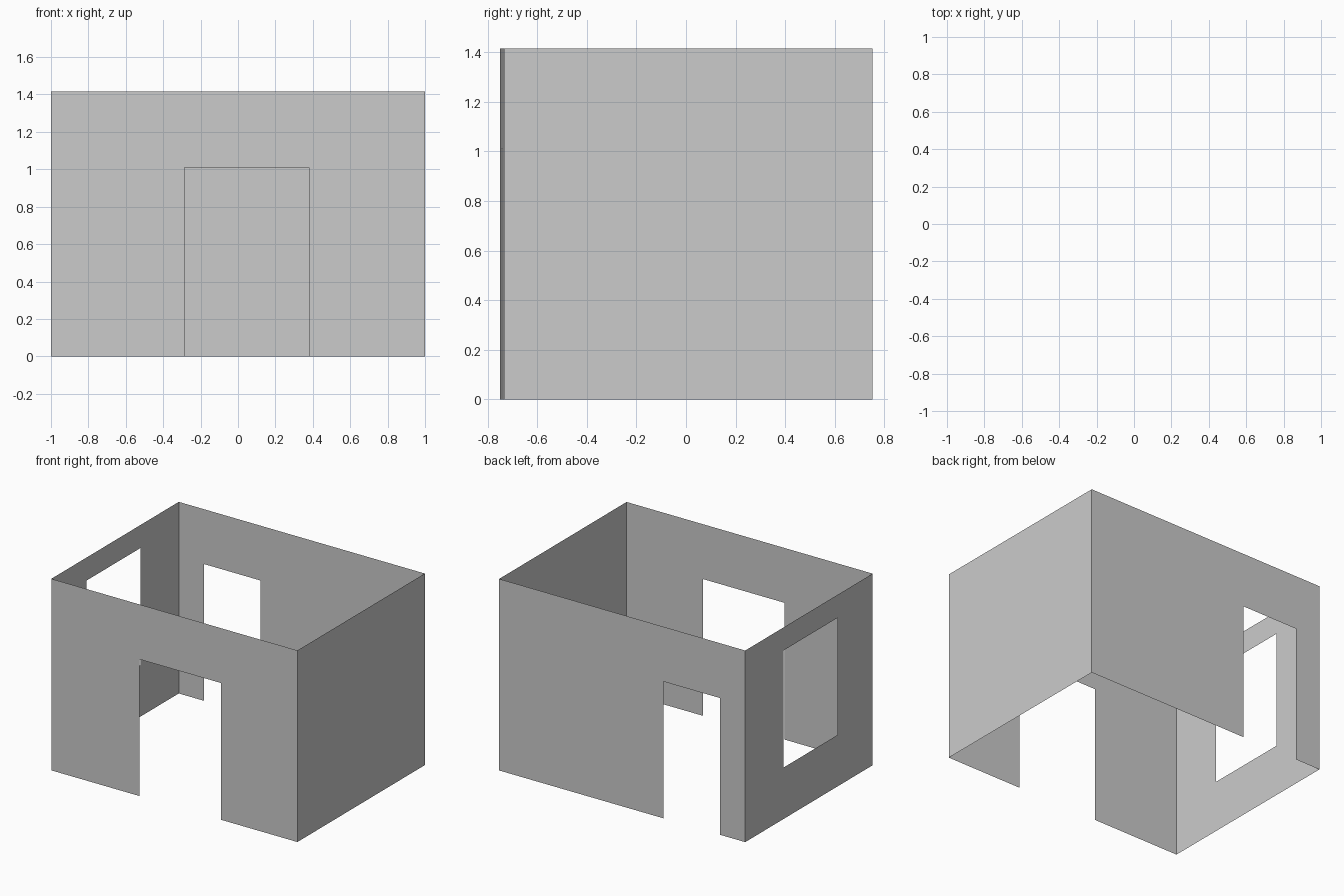
import bpy
import bmesh

if "Cube" in bpy.data.objects:
    bpy.data.objects.remove(bpy.data.objects["Cube"])

HEIGHT = 1.415
# slightly skewed floor plan, counter-clockwise from front left
FL, FR, BR, BL = (-1, -0.75), (1, -0.735), (1, 0.752), (-1, 0.737)


def wall(name, a, b, opening=None):
    """Thin wall sheet from a to b; opening = (u0, u1, z0, z1), u as fraction of its length."""
    u0, u1, z0, z1 = opening or (0, 1, 0, 0)
    us = sorted({0, u0, u1, 1})
    zs = sorted({0, z0, z1, HEIGHT})
    bm = bmesh.new()

    def point(u, z):
        return bm.verts.new((a[0] + (b[0] - a[0]) * u, a[1] + (b[1] - a[1]) * u, z))

    grid = [[point(u, z) for z in zs] for u in us]
    for i in range(len(us) - 1):
        for j in range(len(zs) - 1):
            if opening and us[i] == u0 and zs[j] == z0:
                continue  # leave the opening empty
            bm.faces.new((grid[i][j], grid[i + 1][j], grid[i + 1][j + 1], grid[i][j + 1]))
    mesh = bpy.data.meshes.new(name)
    bm.to_mesh(mesh)
    bm.free()
    obj = bpy.data.objects.new(name, mesh)
    bpy.context.collection.objects.link(obj)


# front wall with wide doorway
wall("front_wall", FL, FR, (0.3575, 0.69, 0, 1.01))
# closed right wall
wall("right_wall", FR, BR)
# back wall with narrow doorway
wall("back_wall", BR, BL, (0.667, 0.898, 0, 1.01))
# left wall with window
wall("left_wall", BL, FL, (0.3, 0.724, 0.38, 1.245))
